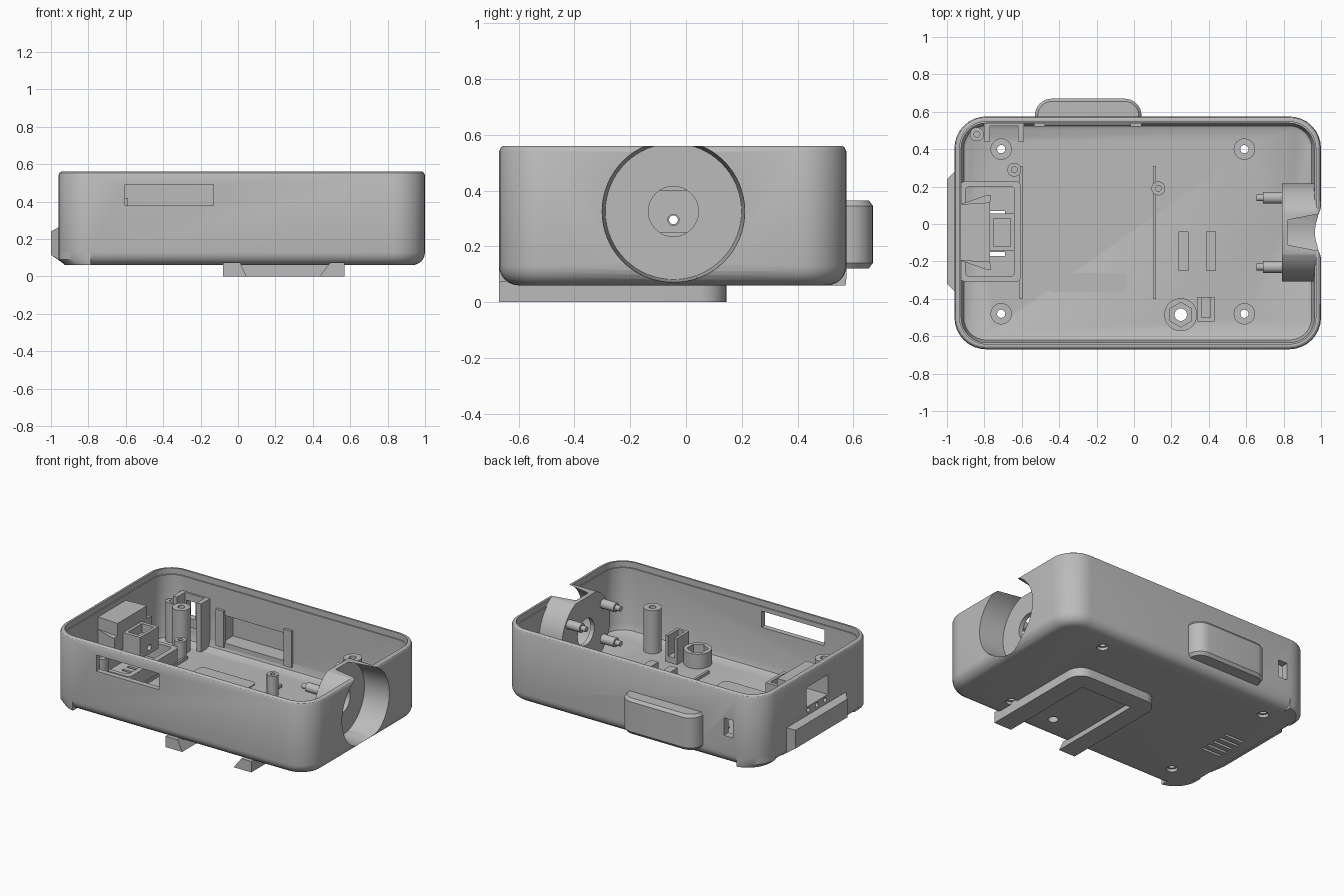
import bpy, bmesh, math
from mathutils import Matrix, Vector

cube = bpy.data.objects.get("Cube")
if cube:
    bpy.data.objects.remove(cube, do_unlink=True)

grey = bpy.data.materials.new("plain_grey")
grey.use_nodes = True
grey.diffuse_color = (0.5, 0.5, 0.5, 1)
grey.node_tree.nodes["Principled BSDF"].inputs["Base Color"].default_value = (0.5, 0.5, 0.5, 1)

X0, X1, Y0, Y1, R = -0.96, 1.0, -0.67, 0.575, 0.17
BASE, FLOOR, RIM = 0.06, 0.09, 0.56
CY, CZ = -0.045, 0.325          # centre of the round socket

def finish(name, bm):
    bmesh.ops.recalc_face_normals(bm, faces=bm.faces)
    mesh = bpy.data.meshes.new(name)
    bm.to_mesh(mesh)
    bm.free()
    mesh.materials.append(grey)
    ob = bpy.data.objects.new(name, mesh)
    bpy.context.collection.objects.link(ob)
    return ob

def loft(name, layers, seg=8):
    """Stack of rounded rectangles: (x0, x1, y0, y1, radius, z)."""
    bm = bmesh.new()
    rings = []
    for x0, x1, y0, y1, r, z in layers:
        ring = []
        corners = [(x1 - r, y1 - r), (x0 + r, y1 - r), (x0 + r, y0 + r), (x1 - r, y0 + r)]
        for k, (cx, cy) in enumerate(corners):
            for i in range(seg + 1):
                a = math.pi / 2 * (k + i / seg)
                ring.append(bm.verts.new((cx + r * math.cos(a), cy + r * math.sin(a), z)))
        rings.append(ring)
    for a, b in zip(rings, rings[1:]):
        for i in range(len(a)):
            bm.faces.new((a[i - 1], a[i], b[i], b[i - 1]))
    bm.faces.new(rings[0])
    bm.faces.new(rings[-1])
    return finish(name, bm)

def case_layers(pairs):
    return [(X0 + d, X1 - d, Y0 + d, Y1 - d, R - d, z) for d, z in pairs]

def box(name, x0, x1, y0, y1, z0, z1):
    bm = bmesh.new()
    m = Matrix.Translation(((x0 + x1) / 2, (y0 + y1) / 2, (z0 + z1) / 2))
    m = m @ Matrix.Diagonal((x1 - x0, y1 - y0, z1 - z0, 1))
    bmesh.ops.create_cube(bm, size=1, matrix=m)
    return finish(name, bm)

def cyl(name, centre, r, length, axis="Z", r2=None, seg=32):
    """Cylinder or cone starting at centre and running along the axis."""
    bm = bmesh.new()
    m = Matrix.Translation(Vector(centre))
    if axis == "X":
        m = m @ Matrix.Rotation(math.pi / 2, 4, "Y")
    m = m @ Matrix.Translation((0, 0, length / 2))
    bmesh.ops.create_cone(bm, cap_ends=True, segments=seg, radius1=r,
                          radius2=r if r2 is None else r2, depth=length, matrix=m)
    return finish(name, bm)

def hull(name, points):
    bm = bmesh.new()
    for p in points:
        bm.verts.new(p)
    bmesh.ops.convex_hull(bm, input=bm.verts)
    bmesh.ops.dissolve_limit(bm, angle_limit=0.01, verts=bm.verts, edges=bm.edges)
    return finish(name, bm)

def cut(ob, cutter, op="DIFFERENCE", keep=False):
    """Apply a boolean and, unless kept, discard the cutter."""
    mod = ob.modifiers.new("cut", "BOOLEAN")
    mod.operation, mod.solver, mod.object = op, "EXACT", cutter
    bpy.context.view_layer.update()
    deps = bpy.context.evaluated_depsgraph_get()
    mesh = bpy.data.meshes.new_from_object(ob.evaluated_get(deps))
    ob.modifiers.clear()
    ob.data = mesh
    if not keep:
        bpy.data.objects.remove(cutter, do_unlink=True)

# Case: outer shell with filleted base, hollowed from above
F = 0.07
outer = [(F * (1 - math.sin(t * math.pi / 12)), BASE + F * (1 - math.cos(t * math.pi / 12)))
         for t in range(7)] + [(0, RIM - 0.02), (0.006, RIM - 0.006), (0.015, RIM)]
case = loft("case_shell", case_layers(outer))
envelope = loft("envelope", case_layers(outer))
cavity = loft("cavity", case_layers([(0.07, FLOOR), (0.05, 0.1), (0.038, 0.14),
                                     (0.036, 0.52), (0.028, 0.52), (0.028, 0.7)]))
cut(case, cavity, keep=True)

# Square-edged feet under the two right corners
foot = loft("corner_feet", [(X0 + 0.035, X1, Y0, Y1, R, BASE), (X0, X1, Y0, Y1, R, 0.09),
                            (X0, X1, Y0, Y1, R, 0.15)])
cut(foot, box("c", -0.785, 2, -1, 1, 0, 1))
cut(foot, box("c", -2, 2, -0.5, 0.4, 0, 1))
cut(foot, cavity)

# Round tapered socket at the left end
cup = cyl("round_socket", (0.79, CY, CZ), 0.262, 0.3, "X", seg=64)
cut(cup, envelope, "INTERSECT")
for ob in (case, cup):
    cut(ob, cyl("c", (0.82, CY, CZ), 0.244, 0.2, "X", 0.257, 64))
cut(cup, cyl("c", (0.7, CY, CZ), 0.09, 0.3, "X"))
for y in (CY - 0.185, CY + 0.185):
    for z in (CZ - 0.115, CZ + 0.125):
        cyl("socket_peg", (0.69, y, z), 0.031, 0.11, "X")
        cyl("socket_peg_tip", (0.655, y, z), 0.018, 0.04, "X")

# Openings in the walls
cut(case, box("c", -0.605, -0.13, -0.8, -0.6, 0.38, 0.49))
cut(case, box("c", -0.49, 0.0, 0.5, 0.7, 0.15, 0.335))
cut(case, box("c", -0.76, -0.69, 0.5, 0.7, 0.25, 0.37))
cut(case, box("c", -1.1, -0.9, -0.165, 0.065, 0.32, 0.455))
for dy in (-0.09, 0, 0.09):
    cut(case, cyl("c", (-1.1, CY + dy, 0.295), 0.016, 0.2, "X", seg=16))
# Vent slots in the floor
for i in range(5):
    y = -0.05 + (i - 2) * 0.055
    cut(case, box("c", -0.84, -0.69, y - 0.01, y + 0.01, 0, 0.2))
# Screw posts with bores and counterbores below
for x in (-0.71, 0.59):
    for y in (-0.48, 0.4):
        post = cyl("screw_post", (x, y, FLOOR - 0.01), 0.057, 0.305)
        cut(post, cyl("c", (x, y, 0), 0.022, 0.6, seg=20))
        cut(case, cyl("c", (x, y, 0), 0.036, 0.2, seg=24))
# Small board posts
for x, y, top in ((0.13, 0.19, 0.23), (-0.64, 0.29, 0.22), (-0.84, 0.48, 0.36)):
    post = cyl("board_post", (x, y, FLOOR - 0.01), 0.037, top - FLOOR + 0.01, seg=24)
    cut(post, cyl("c", (x, y, FLOOR + 0.02), 0.016, 0.5, seg=16))

# Nut holder: ring with hexagonal pocket and a through hole
nut = cyl("nut_holder", (0.25, -0.485, FLOOR - 0.01), 0.088, 0.11)
cut(nut, cyl("c", (0.25, -0.485, 0.1), 0.066, 0.3, seg=6))
for ob in (nut, case):
    cut(ob, cyl("c", (0.25, -0.485, 0), 0.033, 0.3, seg=24))
# Slotted block beside the nut holder
block = box("slotted_block", 0.34, 0.43, -0.52, -0.39, FLOOR - 0.01, 0.27)
cut(block, box("c", 0.36, 0.41, -0.5, -0.3, 0.13, 0.4))
# Floor ribs, blocks and pads
for x in (-0.605, 0.11):
    box("floor_rib", x - 0.008, x + 0.008, -0.4, 0.31, FLOOR - 0.005, 0.11)
for x in (0.265, 0.412):
    box("floor_block", x - 0.027, x + 0.027, -0.25, -0.04, FLOOR - 0.005, 0.15)
for y in (-0.315, 0.21):
    loft("floor_pad", [(-0.46, -0.04, y - 0.052, y + 0.052, 0.03, z)
                       for z in (FLOOR - 0.003, FLOOR + 0.006)], 4)

# Hollow rounded bulge on the back wall with inner brackets
bulge = loft("back_bulge", [(-0.53 + d, 0.04 - d, 0.45, 0.67 - d, 0.09 - d, z) for d, z in
                            ((0.015, 0.12), (0, 0.14), (0, 0.345), (0.015, 0.365))])
cut(bulge, box("c", -0.49, 0.0, 0.4, 0.645, 0.15, 0.335))
cut(bulge, box("c", -1, 1, 0.3, 0.56, 0, 1))
for x in (-0.505, 0.01):
    box("bulge_bracket", x - 0.03, x + 0.03, 0.52, 0.55, 0.12, 0.37)
box("bulge_sill", -0.53, 0.04, 0.53, 0.55, 0.11, 0.15)

# Button holder in the back right corner
for x in (-0.785, -0.605):
    box("button_guide", x - 0.016, x + 0.016, 0.44, 0.55, FLOOR - 0.01, 0.42)
button = box("button_plate", -0.785, -0.605, 0.525, 0.55, 0.19, 0.42)
cut(button, box("c", -0.76, -0.69, 0.4, 0.7, 0.25, 0.37))

# Port housing on the right wall: flared hollow pocket and inner connector
port = hull("port_housing", [(x, CY + s * w, z) for s in (-1, 1) for x, w in ((-0.935, 0.15), (-0.77, 0.16))
                             for z in (0.29, 0.485)])
cut(port, box("c", -1.1, -0.79, CY - 0.12, CY + 0.12, 0.32, 0.455))
for s in (-1, 1):
    hull("port_gusset", [(x, CY + s * w, z) for z in (0.3, 0.4) for x, w in
                         ((-0.93, 0.15), (-0.785, 0.2), (-0.765, 0.2), (-0.77, 0.15))])
connector = box("inner_connector", -0.78, -0.64, CY - 0.1, CY + 0.1, 0.25, 0.4)
cut(connector, box("c", -0.75, -0.66, CY - 0.075, CY + 0.075, 0.34, 0.5))
for ob in (port, connector):
    cut(ob, cyl("c", (-1, CY, 0.295), 0.02, 0.5, "X", seg=20))
# Tray frame around the port
frame = loft("port_frame", [(-0.93, -0.605, -0.31, 0.23, 0.03, z) for z in (FLOOR - 0.01, 0.2)], 4)
cut(frame, loft("c", [(-0.9, -0.64, -0.28, 0.2, 0.02, z) for z in (0.0, 0.4)], 4))

# Chamfered ridge outside the right wall
hull("end_ridge", [(x, y, z) for y in (-0.36, 0.28) for x, z in
                   ((-0.94, 0.262), (-0.96, 0.262), (-0.96, 0.09), (-0.92, BASE))] +
     [(-1.0, y, z) for y in (-0.32, 0.24) for z in (0.115, 0.24)])

# Dovetail belt clip under the floor, open to the front
clip = loft("belt_clip", [(-0.08, 0.57, -0.9, 0.145, 0.1, z) for z in (0.0, 0.075)])
cut(clip, box("c", -1, 1, -2, Y0, -1, 1))
cut(clip, hull("c", [(x, y, z) for a, b, z in ((0.055, 0.42, -0.02), (0.01, 0.495, 0.0755))
                     for x in (a, b) for y in (-1, 0.02)]))

# Smooth rounded surfaces and keep hard edges crisp
for ob in bpy.context.collection.objects:
    if ob.type == "MESH" and grey.name in ob.data.materials:
        ob.data.shade_smooth()
        ob.data.set_sharp_from_angle(angle=math.radians(32))
